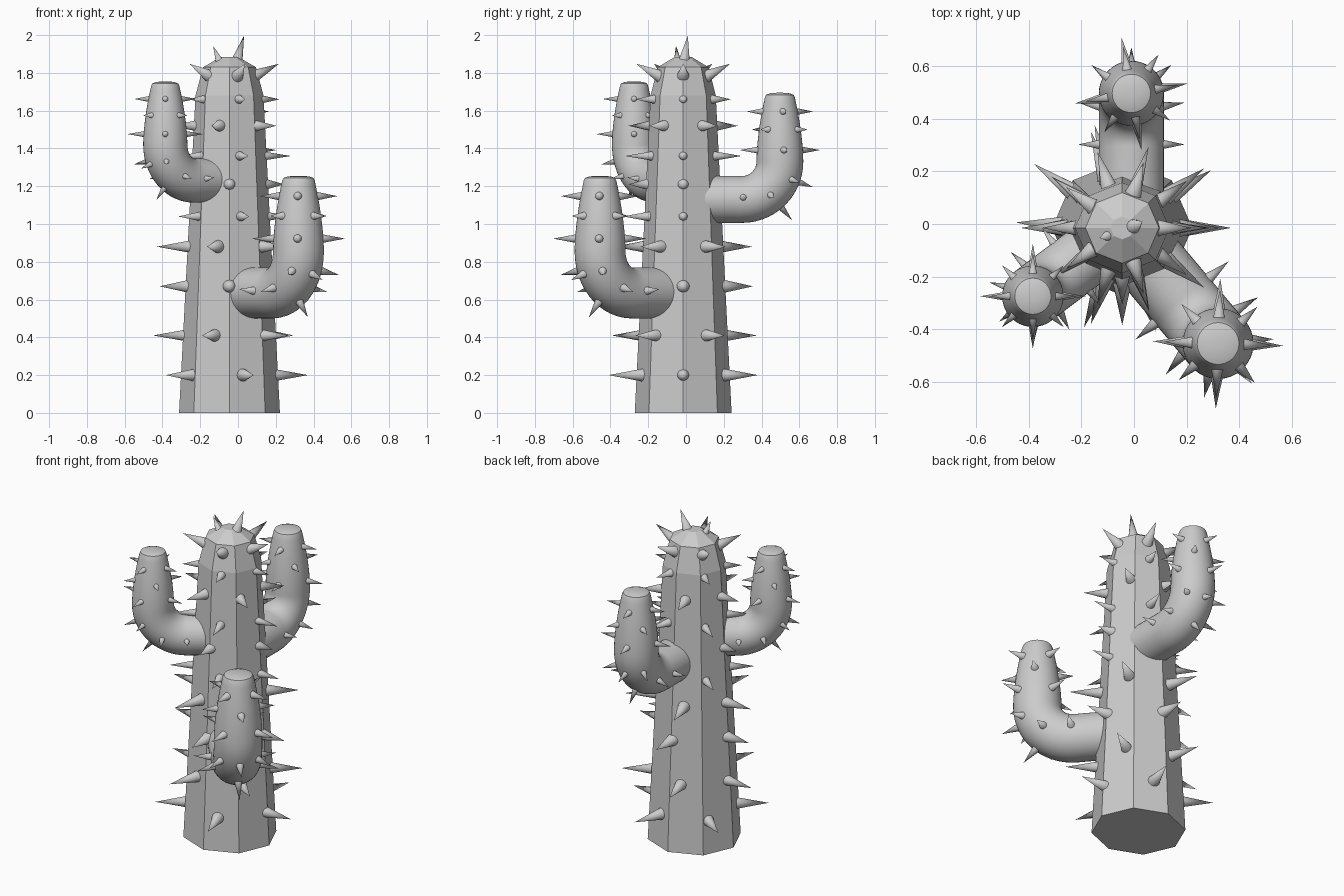
import bpy, bmesh
from math import sin, cos, pi, radians
from mathutils import Vector, Matrix

if "Cube" in bpy.data.objects:
    bpy.data.objects.remove(bpy.data.objects["Cube"])

CX, CY = -0.045, -0.015          # trunk axis
UP = Vector((0, 0, 1))


def finish(bm, name, smooth_angle=None):
    bmesh.ops.recalc_face_normals(bm, faces=bm.faces)
    me = bpy.data.meshes.new(name)
    bm.to_mesh(me)
    bm.free()
    ob = bpy.data.objects.new(name, me)
    bpy.context.collection.objects.link(ob)
    if smooth_angle:
        bpy.ops.object.select_all(action='DESELECT')
        ob.select_set(True)
        bpy.context.view_layer.objects.active = ob
        bpy.ops.object.shade_smooth_by_angle(angle=radians(smooth_angle))
    return ob


def loft(bm, rings):
    """Skin a list of equal-length point rings and cap both ends."""
    loops = [[bm.verts.new(p) for p in ring] for ring in rings]
    n = len(loops[0])
    for a, b in zip(loops, loops[1:]):
        for i in range(n):
            j = (i + 1) % n
            bm.faces.new((a[i], a[j], b[j], b[i]))
    bm.faces.new(loops[0][::-1])
    bm.faces.new(loops[-1])


def spike(bm, base, direction, length, radius):
    d = direction.normalized()
    sunk = 0.02
    m = Matrix.Translation(base + d * (length - sunk) / 2) @ d.to_track_quat('Z', 'Y').to_matrix().to_4x4()
    bmesh.ops.create_cone(bm, cap_ends=True, segments=16, radius1=radius, radius2=0,
                          depth=length + sunk, matrix=m)


# Trunk: tapering octagon with a faceted dome
bm = bmesh.new()
loft(bm, [[(CX + r * cos(k * pi / 4), CY + r * 0.96 * sin(k * pi / 4), z) for k in range(8)]
          for z, r in ((0, 0.267), (1.68, 0.18), (1.83, 0.14), (1.885, 0.045))])
finish(bm, "trunk")

# Trunk spikes: height, count, first angle, tip radius, base radius
bm = bmesh.new()
for z, n, phase, tip, rad in ((0.2, 5, 0, 0.415, 0.035), (0.41, 5, 33, 0.405, 0.034),
                              (0.67, 4, 0, 0.37, 0.038), (0.88, 5, 36, 0.385, 0.036),
                              (1.04, 5, 0, 0.335, 0.027), (1.21, 4, 0, 0.29, 0.034),
                              (1.36, 5, 0, 0.325, 0.026), (1.52, 5, 36, 0.305, 0.033),
                              (1.66, 5, 0, 0.265, 0.026)):
    surf = (0.267 - 0.052 * z) * 0.94
    for k in range(n):
        a = radians(phase + 360 * k / n)
        d = Vector((cos(a), sin(a), 0))
        spike(bm, Vector((CX, CY, z)) + d * surf, d, tip - surf, rad)

# Crown spikes
for k in range(5):
    a = radians(72 * k)
    d = Vector((cos(a), sin(a), 0.5))
    spike(bm, Vector((CX + 0.145 * cos(a), CY + 0.145 * sin(a), 1.79)), d, 0.13, 0.034)
spike(bm, Vector((-0.10, -0.045, 1.865)), Vector((-0.4, -0.1, 1)), 0.085, 0.024)
spike(bm, Vector((-0.005, -0.01, 1.865)), Vector((0.28, 0.15, 1)), 0.138, 0.034)
finish(bm, "trunk_spikes", 40)


def arm(name, x, y, angle, z0, ztop, r, bend, reach, length, phase):
    d = Vector((cos(radians(angle)), sin(radians(angle)), 0))
    s = UP.cross(d)
    foot = Vector((x, y, 0))

    def frame(t):
        """t: -1..0 horizontal, 0..1 bend, 1..2 upright -> centre, outward normal, radius"""
        b = min(max(t, 0), 1) * pi / 2
        f = max(t - 1, 0)
        u = -bend + bend * sin(b) + min(t, 0) * (reach - bend)
        z = z0 + bend - bend * cos(b) + f * (ztop - 0.025 - z0 - bend)
        return foot + d * u + UP * z, d * sin(b) - UP * cos(b), r * (1 - 0.36 * f ** 1.7)

    def ring(c, nrm, rad):
        return [c + (nrm * cos(q) + s * sin(q)) * rad for q in (2 * pi * k / 40 for k in range(40))]

    # Arm tube with rounded tip
    bm = bmesh.new()
    rings = [ring(*frame(t)) for t in [-1, -0.5] + [k / 14 for k in range(29)]]
    c, nrm, rad = frame(2)
    rings += [ring(c + UP * h, nrm, rad * k) for h, k in ((0.014, 0.92), (0.022, 0.65), (0.025, 0.2))]
    loft(bm, rings)
    finish(bm, name, 40)

    # Arm spikes in staggered rings
    quad = [0, 90, 180, 270]
    bm = bmesh.new()
    for t, angs, k in ((1.78, [a + phase for a in quad], 0.9),
                       (1.5, [a + phase + 45 for a in quad], 0.75),
                       (1.18, [a + phase for a in quad], 1),
                       (0.78, [-50, 0, 50], 0.8),
                       (0.45, [-75, 0, 75], 0.9),
                       (0.02, [-95, 95], 0.85)):
        c, nrm, rad = frame(t)
        for a in angs:
            out = nrm * cos(radians(a)) + s * sin(radians(a))
            spike(bm, c + out * (rad - 0.005), out, length * k, 0.22 * length)
    finish(bm, name + "_spikes", 40)


arm("left_arm", -0.385, -0.275, 217, 1.23, 1.755, 0.117, 0.19, 0.36, 0.09, -37)
arm("right_arm", 0.32, -0.455, -50, 0.635, 1.255, 0.135, 0.22, 0.5, 0.12, 48)
arm("back_arm", -0.01, 0.497, 90, 1.13, 1.695, 0.124, 0.2, 0.46, 0.1, 10)
